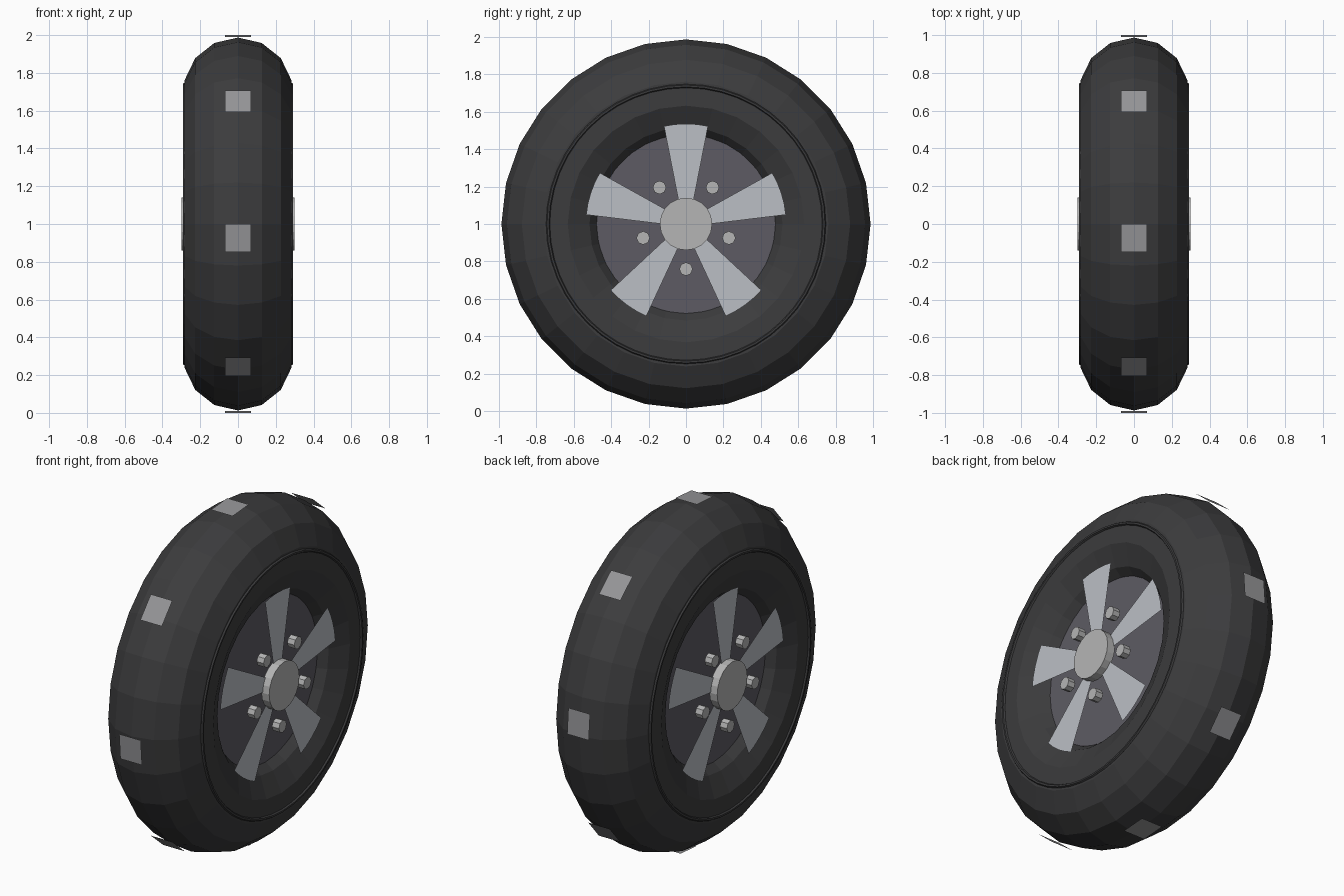
import bpy
from math import sin, cos, pi

if "Cube" in bpy.data.objects:
    bpy.data.objects.remove(bpy.data.objects["Cube"])

CENTRE_Z = 1.0
AXLE = (0, pi / 2, 0)


def material(name, r, g, b):
    m = bpy.data.materials.new(name)
    m.diffuse_color = (r, g, b, 1)
    m.use_nodes = True
    m.node_tree.nodes["Principled BSDF"].inputs["Base Color"].default_value = m.diffuse_color
    return m


RUBBER = material("rubber", 0.045, 0.045, 0.047)
DARK = material("dark_metal", 0.11, 0.105, 0.125)
ALLOY = material("alloy", 0.50, 0.52, 0.56)
TREAD = material("tread_grey", 0.30, 0.30, 0.31)
STEEL = material("steel", 0.46, 0.46, 0.46)


def finish(name, mat):
    ob = bpy.context.object
    ob.name = name
    ob.data.materials.append(mat)
    return ob


def torus(name, x, major, minor, seg, minor_seg, mat):
    bpy.ops.mesh.primitive_torus_add(
        location=(x, 0, CENTRE_Z), rotation=AXLE, major_radius=major,
        minor_radius=minor, major_segments=seg, minor_segments=minor_seg)
    return finish(name, mat)


def disc(name, x0, x1, radius, seg, mat, y=0, z=0):
    bpy.ops.mesh.primitive_cylinder_add(
        vertices=seg, radius=radius, depth=abs(x1 - x0),
        location=((x0 + x1) / 2, y, CENTRE_Z + z), rotation=AXLE)
    return finish(name, mat)


def faces(name, polys, mat):
    verts, idx = [], []
    for p in polys:
        idx.append(range(len(verts), len(verts) + len(p)))
        verts += p
    me = bpy.data.meshes.new(name)
    me.from_pydata(verts, [], [list(i) for i in idx])
    me.materials.append(mat)
    ob = bpy.data.objects.new(name, me)
    ob.location.z = CENTRE_Z
    bpy.context.collection.objects.link(ob)
    return ob


# Tyre body and wheel disc
torus("tyre", 0, 0.697, 0.29, 28, 14, RUBBER)
disc("wheel_disc", -0.18, 0.18, 0.478, 40, DARK)

# Tread patches, eight thin plates around the rim
patches = []
for k in range(8):
    a1 = k * pi / 4
    a0 = a1 - 0.15
    patches.append([(x, -cos(a), sin(a)) for x, a in
                    ((-0.07, a0), (0.07, a0), (0.07, a1), (-0.07, a1))])
faces("tread_patches", patches, TREAD)

# Both wheel faces
for side, s in (("right", 1), ("left", -1)):
    torus(f"sidewall_ring_{side}", s * 0.283, 0.738, 0.01, 48, 6, RUBBER)
    disc(f"hub_cap_{side}", s * 0.25, s * 0.30, 0.14, 20, STEEL)

    # Five flared spokes with curved tips
    spokes = []
    for k in range(5):
        a = pi / 2 + k * 2 * pi / 5
        outline = [(0.12, 0.32), (0.12, -0.32)]
        outline += [(0.536, t * 0.2215) for t in (-1, -0.5, 0, 0.5, 1)]
        poly = [(s * 0.258, r * cos(a + d), r * sin(a + d)) for r, d in outline]
        spokes.append(poly if s > 0 else poly[::-1])
    faces(f"spokes_{side}", spokes, ALLOY)

    # Lug bolts midway between spokes
    for k in range(5):
        a = -pi / 2 + k * 2 * pi / 5
        disc(f"lug_bolt_{side}_{k + 1}", s * 0.245, s * 0.29, 0.036, 8, STEEL,
             0.241 * cos(a), 0.241 * sin(a))
